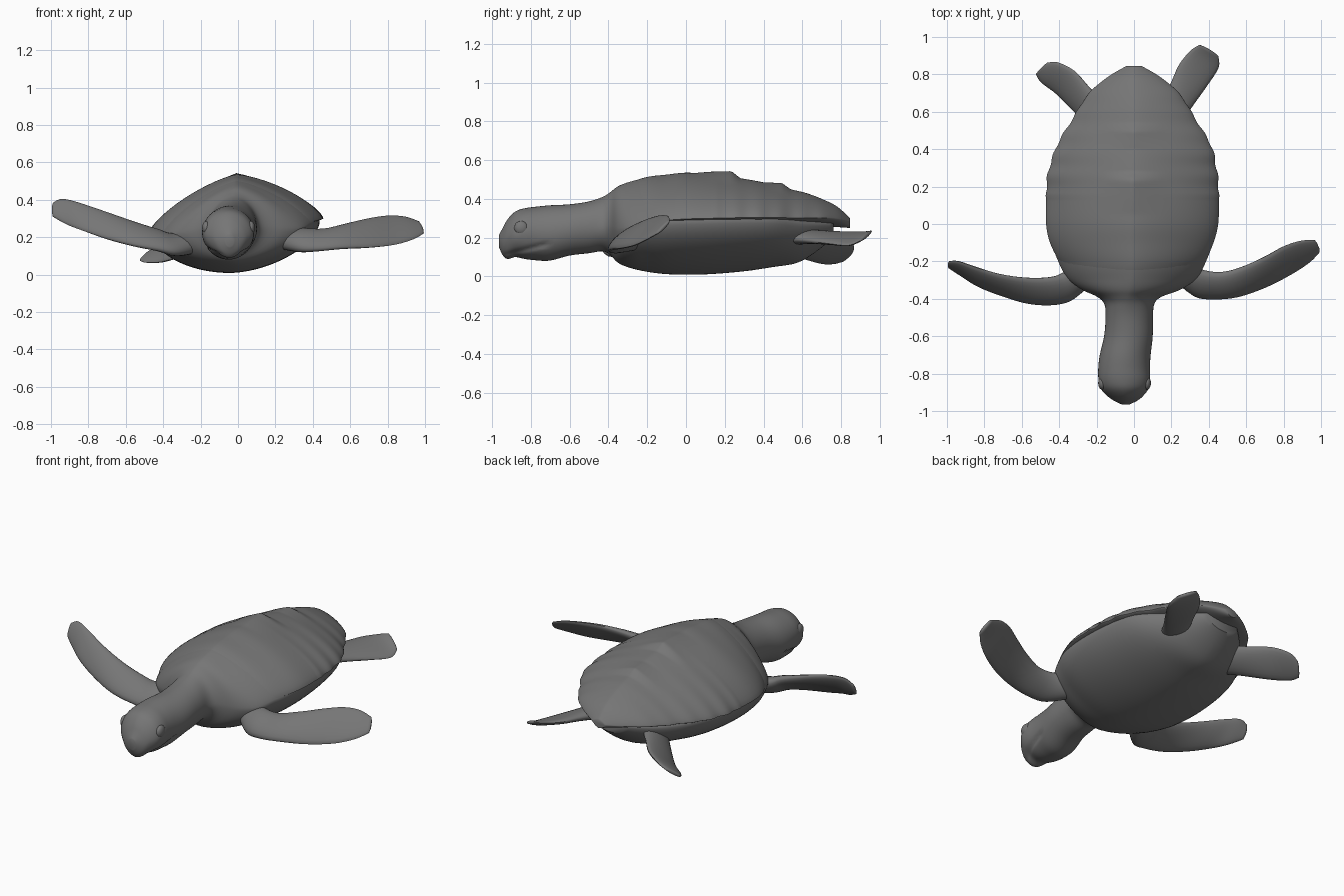
import bpy, bmesh, math
from mathutils import Vector

skin = bpy.data.materials.new("dark grey")
skin.diffuse_color = (0.18, 0.18, 0.18, 1)


def smooth_rows(rows, steps):
    """Catmull-Rom interpolation through a table of rows."""
    out = []
    for i in range(len(rows) - 1):
        a, b = rows[max(i - 1, 0)], rows[i]
        c, d = rows[i + 1], rows[min(i + 2, len(rows) - 1)]
        for s in range(steps):
            t = s / steps
            out.append([0.5 * (2 * q + (r - p) * t + (2 * p - 5 * q + 4 * r - u) * t * t
                               + (3 * q - p - 3 * r + u) * t ** 3)
                        for p, q, r, u in zip(a, b, c, d)])
    return out + [list(rows[-1])]


def finish(ob, angle=40):
    if not ob.data.materials:
        ob.data.materials.append(skin)
    bpy.ops.object.select_all(action='DESELECT')
    ob.select_set(True)
    bpy.context.view_layer.objects.active = ob
    bpy.ops.object.shade_smooth_by_angle(angle=math.radians(angle))


def loft(name, rings, angle=40):
    """Skin a list of closed rings and cap both ends."""
    bm = bmesh.new()
    loops = [[bm.verts.new(p) for p in ring] for ring in rings]
    n = len(loops[0])
    for a, b in zip(loops, loops[1:]):
        for i in range(n):
            j = (i + 1) % n
            bm.faces.new((a[i], a[j], b[j], b[i]))
    bm.faces.new(loops[0])
    bm.faces.new(loops[-1])
    bmesh.ops.recalc_face_normals(bm, faces=bm.faces)
    me = bpy.data.meshes.new(name)
    bm.to_mesh(me)
    bm.free()
    ob = bpy.data.objects.new(name, me)
    bpy.context.collection.objects.link(ob)
    finish(ob, angle)


def section(y, cx, w, top, mid, low, p_top, p_low, n=64):
    """Closed ring across the body; the trunk rolls slightly to its left."""
    roll = .075 * min(max((y + .45) / .25, 0), 1)
    ring = []
    for i in range(n):
        c, s = math.cos(2 * math.pi * i / n), math.sin(2 * math.pi * i / n)
        p = p_top if s >= 0 else p_low
        x = math.copysign(abs(c) ** (2 / p), c) * w
        h = abs(s) ** (2 / p)
        z = mid + (h * (top - mid) if s >= 0 else -h * (mid - low))
        ring.append((cx + x, y, z + roll * x))
    return ring


# Head, neck and belly: y, centre x, half width, top, widest height, bottom, roundness
head = [
    (-.964, -.045, .022, .215, .185, .15, 2), (-.945, -.045, .062, .25, .18, .11, 1.9),
    (-.92, -.047, .095, .295, .20, .09, 1.8), (-.88, -.05, .128, .335, .215, .10, 1.9),
    (-.83, -.052, .138, .352, .225, .09, 2), (-.77, -.053, .138, .36, .225, .083, 2),
    (-.70, -.047, .136, .367, .225, .082, 2), (-.60, -.03, .13, .372, .24, .108, 2),
    (-.50, -.025, .127, .387, .25, .12, 2), (-.43, -.025, .133, .41, .25, .13, 1.9)]
trunk = [
    (-.39, -.025, .17, .435, .25, .11, 1.8), (-.35, -.015, .265, .465, .235, .07, 1.75),
    (-.29, -.01, .345, .488, .23, .045, 1.75), (-.20, -.01, .395, .508, .24, .025, 1.75),
    (-.08, -.01, .435, .51, .25, .012, 1.8), (.10, -.01, .447, .515, .255, .012, 1.8),
    (.30, -.008, .428, .475, .26, .028, 1.8), (.45, 0, .38, .45, .26, .05, 1.8),
    (.57, 0, .295, .41, .25, .07, 1.8), (.66, 0, .215, .37, .25, .12, 1.8),
    (.76, 0, .11, .33, .26, .20, 2)]
rings = []
for y, cx, w, t, m, b, p in smooth_rows(head + trunk, 4):
    f = min(max((y + .45) / .15, 0), 1)
    ring = section(y, cx, w, t, m, b, p * (1 - f) + 1.38 * f, p)
    if -.935 < y < -.70:
        # mouth crease rising towards the cheek
        mouth = .115 + (y + .92) * .25
        ring = [(cx + (x - cx) * (1 - .10 * math.exp(-((z - mouth) / .01) ** 2)), yy, z)
                for x, yy, z in ring]
    rings.append(ring)
loft("head_neck_and_belly", rings, 50)

# Domed shell with a lightly scalloped rim: y, centre x, half width, top, rim height
shell = [
    (-.36, -.015, .15, .43, .25), (-.28, -.01, .32, .485, .24), (-.20, -.01, .388, .513, .25),
    (-.10, -.012, .437, .525, .257), (0, -.01, .46, .535, .262), (.12, -.008, .462, .528, .265),
    (.24, -.008, .457, .512, .268), (.32, -.005, .442, .50, .27), (.40, 0, .42, .485, .272),
    (.48, 0, .38, .465, .275), (.55, 0, .335, .447, .277), (.62, 0, .295, .43, .28),
    (.70, 0, .24, .40, .285), (.78, 0, .15, .36, .285), (.845, 0, .04, .30, .28)]


def ridge(y, start, peak, end, height):
    """Sawtooth scute ridge along the spine."""
    if start < y <= peak:
        return height * (y - start) / (peak - start)
    return height * (end - y) / (end - peak) if peak < y < end else 0


rings = []
for y, cx, w, top, rim in smooth_rows(shell, 8):
    if y > .15:
        w *= 1 + .008 * math.sin(y * 55)
    bump = ridge(y, .05, .235, .28, .03) + ridge(y, .40, .495, .54, .02)
    rings.append([(x, yy, z + (bump * max(0, 1 - abs(x - cx) / .18) ** 1.3 if z > rim + .05 else 0))
                  for x, yy, z in section(y, cx, w, top, rim, rim - .03, 1.38, 1.6)])
loft("shell", rings, 60)


# Flippers: low or inner edge point, high or outer edge point, thickness
def flipper(name, rows, n=20):
    fine = smooth_rows(rows, 4)
    mids = [(Vector(r[:3]) + Vector(r[3:6])) / 2 for r in fine]
    rings = []
    for k, r in enumerate(fine):
        half = (Vector(r[3:6]) - Vector(r[:3])) / 2
        span = mids[min(k + 1, len(mids) - 1)] - mids[max(k - 1, 0)]
        up = half.cross(span).normalized() * r[6] / 2
        rings.append([mids[k] + half * math.cos(a) + up * math.sin(a)
                      for a in (2 * math.pi * i / n for i in range(n))])
    # close the tip with a shrunken ring
    tip = mids[-1] + (mids[-1] - mids[-2]) * 0.5
    rings.append([tip + (p - mids[-1]) * 0.5 for p in rings[-1]])
    loft(name, rings, 60)


flipper("right_front_flipper", [
    (.20, -.27, .15, .20, -.16, .25, .10), (.32, -.38, .13, .34, -.24, .24, .09),
    (.42, -.40, .13, .46, -.26, .24, .07), (.55, -.39, .14, .58, -.23, .27, .06),
    (.70, -.34, .145, .70, -.175, .30, .05), (.84, -.27, .16, .80, -.12, .315, .04),
    (.94, -.205, .19, .89, -.09, .31, .03), (.993, -.15, .22, .965, -.085, .285, .02)])
flipper("left_front_flipper", [
    (-.20, -.28, .13, -.20, -.17, .23, .10), (-.32, -.395, .11, -.36, -.255, .21, .09),
    (-.42, -.43, .13, -.44, -.285, .24, .07), (-.56, -.425, .155, -.57, -.29, .285, .06),
    (-.70, -.385, .19, -.72, -.27, .34, .05), (-.83, -.335, .235, -.85, -.23, .385, .04),
    (-.92, -.28, .27, -.94, -.20, .405, .03), (-.99, -.235, .31, -.988, -.20, .385, .02)])
flipper("right_hind_flipper", [
    (.12, .60, .21, .22, .48, .20, .09), (.195, .75, .22, .30, .61, .185, .06),
    (.24, .85, .225, .385, .73, .17, .045), (.30, .925, .23, .452, .835, .16, .03),
    (.35, .958, .235, .45, .90, .185, .02)])
flipper("left_hind_flipper", [
    (-.14, .62, .22, -.20, .47, .13, .09), (-.24, .73, .20, -.30, .58, .10, .06),
    (-.32, .82, .185, -.41, .69, .068, .045), (-.41, .865, .16, -.495, .755, .065, .03),
    (-.465, .862, .13, -.525, .80, .075, .02)])

# Eyes set into the sides of the head
for side, x in (("left", -.170), ("right", .069)):
    bpy.ops.mesh.primitive_uv_sphere_add(segments=20, ring_count=12, radius=.036,
                                         location=(x, -.85, .25))
    eye = bpy.context.object
    eye.name = side + "_eye"
    eye.scale = (.6, 1, 1)
    finish(eye)
